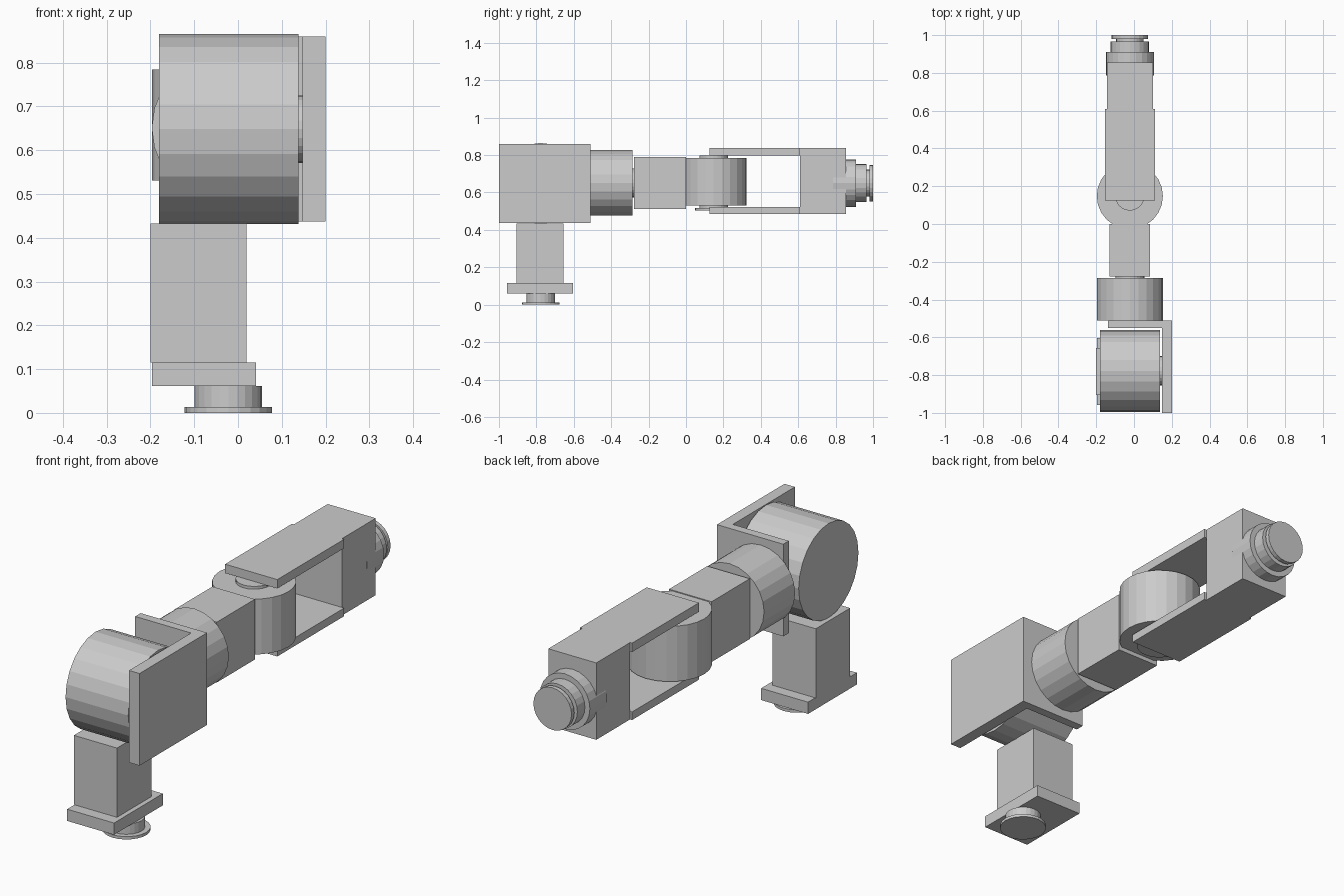
import bpy
import bmesh
from mathutils import Matrix, Vector
from math import radians

if "Cube" in bpy.data.objects:
    bpy.data.objects.remove(bpy.data.objects["Cube"])

SIDES = 24
CX, CZ = -0.022, 0.65           # arm centre line
BASE_Y, ELBOW_Y = -0.777, 0.148  # joint positions along the arm


def finish(name, bm):
    mesh = bpy.data.meshes.new(name)
    bm.to_mesh(mesh)
    bm.free()
    obj = bpy.data.objects.new(name, mesh)
    bpy.context.collection.objects.link(obj)
    return obj


def box(name, x, y, z):
    """Box from (min, max) ranges."""
    bm = bmesh.new()
    size = [r[1] - r[0] for r in (x, y, z)]
    mid = Vector([(r[0] + r[1]) / 2 for r in (x, y, z)])
    bmesh.ops.create_cube(bm, size=1, matrix=Matrix.Translation(mid) @ Matrix.Diagonal((*size, 1)))
    return finish(name, bm)


def disc(name, axis, start, end, radius, centre):
    """Cylinder along an axis; centre holds the other two coordinates in order."""
    i = "XYZ".index(axis)
    mid = list(centre)
    mid.insert(i, (start + end) / 2)
    turn = {"X": Matrix.Rotation(radians(90), 4, "Y"),
            "Y": Matrix.Rotation(radians(90), 4, "X"),
            "Z": Matrix.Identity(4)}[axis]
    bm = bmesh.new()
    bmesh.ops.create_cone(bm, cap_ends=True, segments=SIDES, radius1=radius, radius2=radius,
                          depth=end - start, matrix=Matrix.Translation(mid) @ turn)
    return finish(name, bm)


# Base and column
disc("base_flange", "Z", 0, 0.013, 0.1, (CX, BASE_Y))
disc("base_neck", "Z", 0.013, 0.061, 0.077, (CX, BASE_Y))
box("base_plate", (-0.197, 0.041), (-0.958, -0.604), (0.061, 0.115))
box("column", (-0.2, 0.019), (-0.905, -0.656), (0.115, 0.433))

# Shoulder drum and its L bracket
disc("shoulder_drum", "X", -0.18, 0.138, 0.217, (BASE_Y, 0.648))
disc("shoulder_spacer", "X", 0.138, 0.147, 0.077, (BASE_Y, 0.648))
box("bracket_side", (0.147, 0.2), (-1, -0.51), (0.437, 0.86))
box("bracket_back", (-0.137, 0.147), (-0.55, -0.51), (0.437, 0.86))

# Upper arm
disc("roll_joint", "Y", -0.51, -0.285, 0.175, (CX, 0.651))
disc("roll_spacer", "Y", -0.285, -0.277, 0.077, (CX, 0.651))
box("upper_arm", (-0.13, 0.086), (-0.277, 0.0), (0.512, 0.789))

# Elbow hub with washers above and below
disc("elbow_hub", "Z", 0.531, 0.785, 0.175, (CX, ELBOW_Y))
disc("elbow_top_washer", "Z", 0.785, 0.798, 0.077, (CX, ELBOW_Y))
disc("elbow_bottom_neck", "Z", 0.517, 0.531, 0.077, (CX, ELBOW_Y))
disc("elbow_bottom_flange", "Z", 0.505, 0.517, 0.1, (CX, ELBOW_Y))

# Forearm fork
for name, z in (("fork_top", (0.797, 0.838)), ("fork_bottom", (0.485, 0.522))):
    box(name, (-0.153, 0.112), (0.125, 0.61), z)
box("forearm_block", (-0.143, 0.101), (0.61, 0.855), (0.485, 0.838))

# Stepped wrist
for name, start, end, radius in (("wrist_housing", 0.787, 0.91, 0.127),
                                 ("wrist_ring", 0.91, 0.965, 0.102),
                                 ("wrist_neck", 0.965, 0.98, 0.072),
                                 ("tool_flange", 0.98, 1.0, 0.097)):
    disc(name, "Y", start, end, radius, (CX, CZ))
